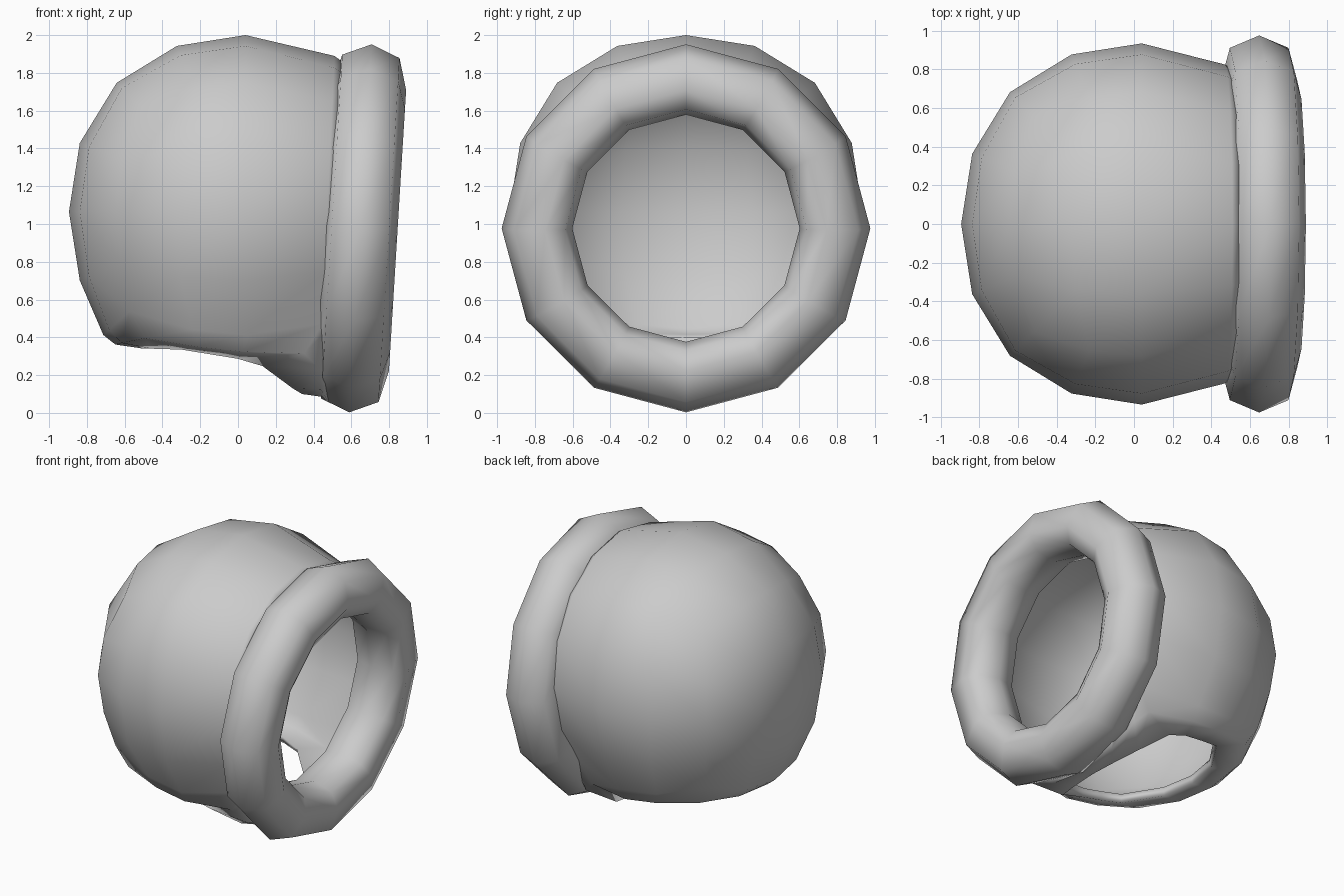
import bpy, bmesh, math
from mathutils import Vector

if "Cube" in bpy.data.objects:
    bpy.data.objects.remove(bpy.data.objects["Cube"])

TAU = 2 * math.pi


def finish(name, bm, angle=60):
    me = bpy.data.meshes.new(name)
    bmesh.ops.recalc_face_normals(bm, faces=bm.faces)
    bm.to_mesh(me)
    bm.free()
    ob = bpy.data.objects.new(name, me)
    bpy.context.collection.objects.link(ob)
    bpy.ops.object.select_all(action='DESELECT')
    ob.select_set(True)
    bpy.context.view_layer.objects.active = ob
    bpy.ops.object.shade_smooth_by_angle(angle=math.radians(angle))
    return ob


def bridge(bm, a, b):
    n = len(a)
    for i in range(n):
        bm.faces.new((a[i], a[(i + 1) % n], b[(i + 1) % n], b[i]))


def interp(pts, x):
    for (x0, z0), (x1, z1) in zip(pts, pts[1:]):
        if x <= x1:
            return z0 + (z1 - z0) * (x - x0) / (x1 - x0)


# underside profile: level at the back, dipping toward the front
FLOOR = [(-2, .34), (-.33, .34), (.1, .27), (.33, .10), (2, .05)]
CENTRE = Vector((.04, 0, 1.065))


def shell_point(a, b, c):
    # a, b, c run -2..2 over a cube that is rounded into a ball
    n = Vector([math.tan(k * math.pi / 8) for k in (a, b, c)]).normalized()
    if a >= 1:
        # front rim: circular rows, stretched down to the chin
        d = Vector((0, n.y, n.z)).normalized()
        chin = max(0, -d.z) ** 4
        r = (.825 + .06 * chin) if a == 1 else (.79 + .15 * chin)
        z = 1.065 + r * d.z - (.07 * chin if a == 2 else 0)
        x = (.47 if a == 1 else .52) + .045 * (z - 1)
        return Vector((x, r * d.y, z))
    g = min(1, 4 * (n.x**2 * n.y**2 + n.y**2 * n.z**2 + n.z**2 * n.x**2))
    p = CENTRE + n * (.935 + .03 * g)
    if c == -2:
        # flare just above the neck
        k = 1.11 if a == -2 else 1.04
        p.x *= k
        p.y *= 1.04
        p.z += .03
    return p


# Shell: rounded cube with the front and underside left open
bm = bmesh.new()
R = range(-2, 3)
vs = {}


def vert(key):
    if key not in vs:
        vs[key] = bm.verts.new(shell_point(*key))
    return vs[key]


for axis, side in ((0, -2), (1, -2), (1, 2), (2, 2)):
    for i in range(-2, 2):
        for j in range(-2, 2):
            quad = []
            for u, v in ((i, j), (i + 1, j), (i + 1, j + 1), (i, j + 1)):
                key = [u, v]
                key.insert(axis, side)
                quad.append(vert(tuple(key)))
            bm.faces.new(quad)

# Neck flange: turns in from the lower edge to the neck opening
half = {(-2, 0): (-.5, 0), (-2, 1): (-.46, .24), (-2, 2): (-.3, .485),
        (-1, 2): (-.15, .51), (0, 2): (0, .525), (1, 2): (.13, .515),
        (2, 2): (.29, .38), (2, 1): (.34, .2), (2, 0): (.35, 0)}
keys = list(half)
path = keys + [(a, -b) for a, b in keys[-2:0:-1]]
outer = [vert((a, b, -2)) for a, b in path]
mid, hole = [], []
for (a, b), o in zip(path, outer):
    x, y = half[(a, abs(b))]
    h = Vector((x, math.copysign(y, b), interp(FLOOR, x)))
    m = o.co.lerp(h, .3)
    m.z = o.co.z + .7 * (h.z - o.co.z)
    mid.append(bm.verts.new(m))
    hole.append(bm.verts.new(h))
bridge(bm, outer, mid)
bridge(bm, mid, hole)

shell = finish("helmet_shell", bm)
me = shell.data
if sum((p.center - CENTRE).dot(p.normal) for p in me.polygons) < 0:
    me.flip_normals()
sol = shell.modifiers.new("thickness", 'SOLIDIFY')
sol.thickness = .06
sol.offset = -1

# Collar: thick, slightly tilted 12-sided ring around the front opening
section = [(0, .976), (.152, .912), (.197, .745), (.14, .64),
           (0, .602), (-.14, .64), (-.197, .745), (-.152, .912)]
bm = bmesh.new()
loops = [[bm.verts.new((h, r * math.sin(TAU * i / 12), r * math.cos(TAU * i / 12)))
          for h, r in section] for i in range(12)]
for i in range(12):
    bridge(bm, loops[i], loops[(i + 1) % 12])
collar = finish("front_collar", bm, 80)
collar.location = (.648, 0, .977)
collar.rotation_euler.y = math.radians(3.5)
